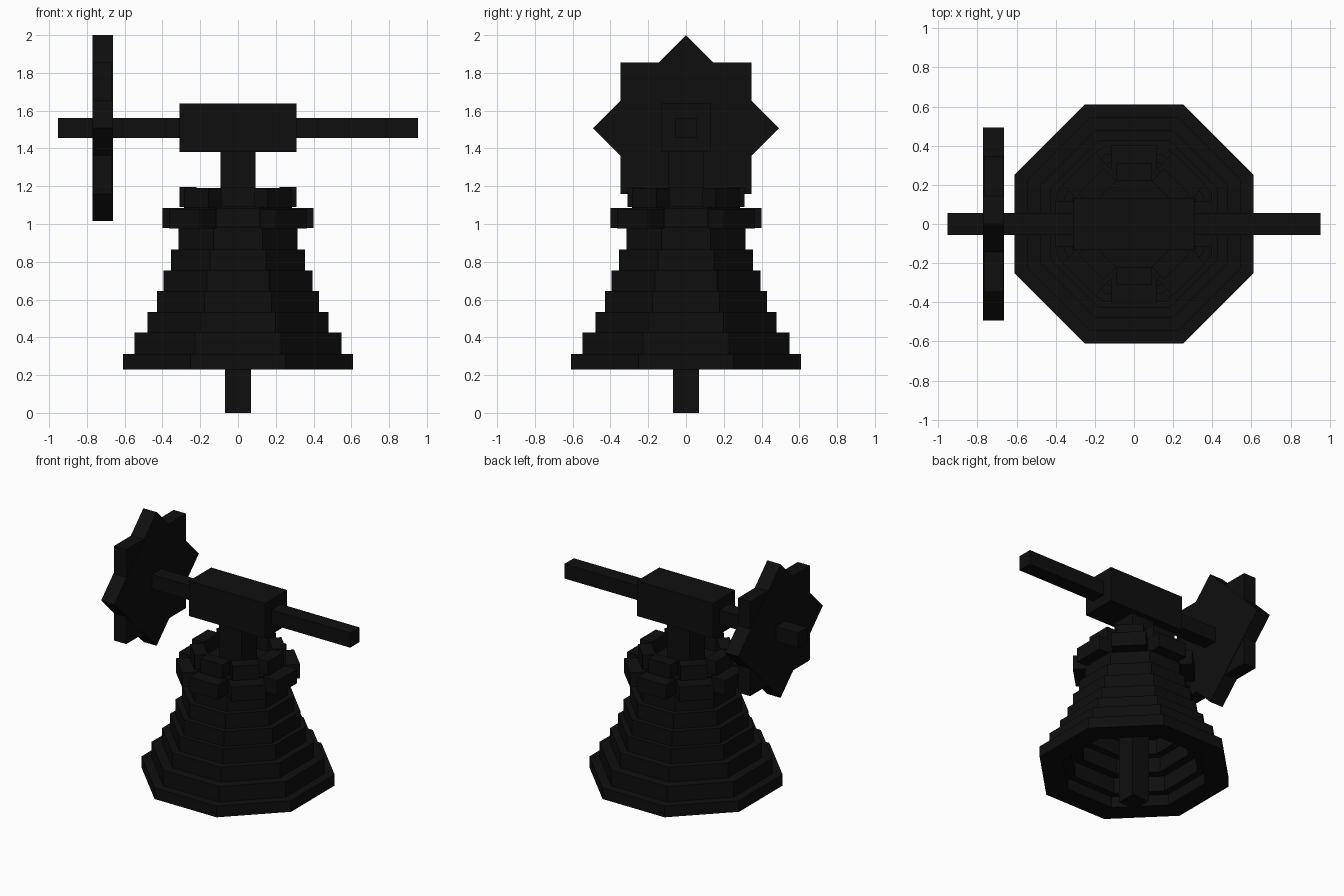
import bpy, bmesh, math
from mathutils import Matrix, Vector

if "Cube" in bpy.data.objects:
    bpy.data.objects.remove(bpy.data.objects["Cube"])

black = bpy.data.materials.new("near black")
black.diffuse_color = (0.0045, 0.0045, 0.0045, 1)
black.use_nodes = True
black.node_tree.nodes["Principled BSDF"].inputs["Base Color"].default_value = black.diffuse_color


def finish(name, bm):
    bmesh.ops.recalc_face_normals(bm, faces=bm.faces)
    mesh = bpy.data.meshes.new(name)
    bm.to_mesh(mesh)
    bm.free()
    mesh.materials.append(black)
    obj = bpy.data.objects.new(name, mesh)
    bpy.context.collection.objects.link(obj)
    return obj


def add_box(bm, lo, hi, rot=None):
    lo, hi = Vector(lo), Vector(hi)
    m = Matrix.Translation((lo + hi) / 2) @ Matrix.Diagonal((*(hi - lo), 1))
    bmesh.ops.create_cube(bm, size=1, matrix=(rot or Matrix()) @ m)


def box(name, lo, hi, rot=None):
    bm = bmesh.new()
    add_box(bm, lo, hi, rot)
    return finish(name, bm)


def octagon_ring(name, outer, inner, z0, z1):
    """Hollow octagonal course; outer and inner are centre-to-flat distances."""
    bm = bmesh.new()
    rows = []
    for i in range(8):
        a = math.radians(22.5 + 45 * i)
        k = 1 / math.cos(math.pi / 8)
        rows.append([bm.verts.new((r * k * math.cos(a), r * k * math.sin(a), z))
                     for r, z in ((outer, z0), (outer, z1), (inner, z1), (inner, z0))])
    for i in range(8):
        p, q = rows[i], rows[(i + 1) % 8]
        for j in range(4):
            bm.faces.new((p[j], q[j], q[(j + 1) % 4], p[(j + 1) % 4]))
    return finish(name, bm)


def block_ring(name, outer, inner, half_width, z0, z1):
    """Eight separate blocks around the axis; the diagonal ones sit a touch lower."""
    bm = bmesh.new()
    for i in range(8):
        drop = 0.005 * (i % 2)
        add_box(bm, (inner, -half_width, z0 - drop), (outer, half_width, z1 - drop),
                Matrix.Rotation(math.radians(45 * i), 4, 'Z'))
    return finish(name, bm)


# Bell body: stepped hollow octagonal courses
courses = [(0.61, 0.46, 0.23, 0.312), (0.547, 0.41, 0.312, 0.425),
           (0.48, 0.35, 0.425, 0.535), (0.43, 0.30, 0.535, 0.645),
           (0.395, 0.26, 0.645, 0.755), (0.355, 0.23, 0.755, 0.865),
           (0.316, 0.20, 0.865, 0.98)]
for n, c in enumerate(courses):
    octagon_ring(f"bell_course_{n + 1}", *c)

# Shoulder and crown: rings of blocks with notched corners
block_ring("bell_shoulder", 0.40, 0.28, 0.116, 0.98, 1.085)
block_ring("bell_crown", 0.31, 0.22, 0.091, 1.09, 1.195)
octagon_ring("bell_cap", 0.285, 0.06, 0.95, 1.09)

# Clapper and hanger
box("clapper", (-0.07, -0.07, 0), (0.07, 0.07, 1.0))
box("hanger_post", (-0.092, -0.092, 0.97), (0.092, 0.092, 1.40))

# Headstock and axle
box("headstock", (-0.31, -0.13, 1.38), (0.31, 0.13, 1.637))
box("axle", (-0.953, -0.055, 1.455), (0.953, 0.055, 1.562))

# Eight-pointed wheel: two crossed square plates
hub = Matrix.Translation((-0.717, 0, 1.508))
s = 0.348
box("wheel_square", (-0.050, -s, -s), (0.050, s, s), hub)
box("wheel_diamond", (-0.054, -s, -s), (0.054, s, s),
    hub @ Matrix.Rotation(math.radians(45), 4, 'X'))
